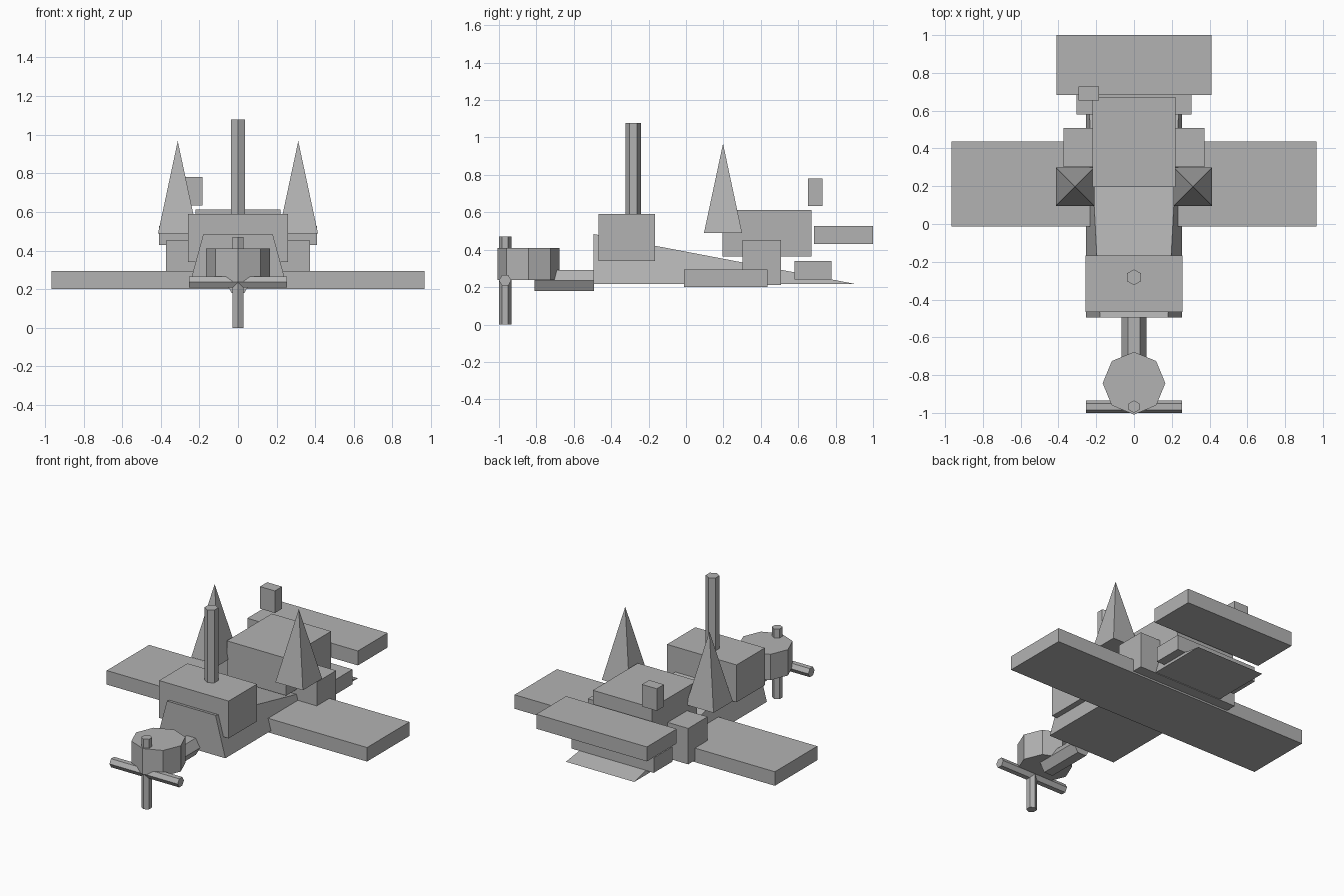
import bpy
import bmesh
from math import pi, sqrt
from mathutils import Matrix

if "Cube" in bpy.data.objects:
    bpy.data.objects.remove(bpy.data.objects["Cube"])

grey = bpy.data.materials.new("plain_grey")
grey.diffuse_color = (0.45, 0.45, 0.45, 1)
grey.use_nodes = True
grey.node_tree.nodes["Principled BSDF"].inputs["Base Color"].default_value = grey.diffuse_color


def finish(name, bm):
    bmesh.ops.recalc_face_normals(bm, faces=bm.faces)
    mesh = bpy.data.meshes.new(name)
    bm.to_mesh(mesh)
    bm.free()
    mesh.materials.append(grey)
    obj = bpy.data.objects.new(name, mesh)
    bpy.context.collection.objects.link(obj)
    return obj


def box(name, x, y, z):
    """Box given by its (min, max) range on each axis."""
    bm = bmesh.new()
    size = Matrix.Diagonal((x[1] - x[0], y[1] - y[0], z[1] - z[0], 1))
    mid = Matrix.Translation([(a + b) / 2 for a, b in (x, y, z)])
    bmesh.ops.create_cube(bm, size=1, matrix=mid @ size)
    return finish(name, bm)


def prism(name, sides, r1, r2, length, centre, axis="Z", spin=0.0):
    """Cylinder or cone along an axis, spun about its own length."""
    turn = {"X": Matrix.Rotation(pi / 2, 4, "Y"),
            "Y": Matrix.Rotation(pi / 2, 4, "X"),
            "Z": Matrix.Identity(4)}[axis]
    bm = bmesh.new()
    bmesh.ops.create_cone(bm, cap_ends=True, segments=sides, radius1=r1, radius2=r2, depth=length,
                          matrix=Matrix.Translation(centre) @ turn @ Matrix.Rotation(spin, 4, "Z"))
    return finish(name, bm)


def aim(obj, axis_index):
    """Rotate nothing unless a corner already points along the wanted axis."""
    co = [v.co[axis_index] for v in obj.data.vertices]
    return max(co) - min(co)


# Fuselage: trapezoid front tapering to a flat tail edge
bm = bmesh.new()
v = [bm.verts.new(p) for p in [(-0.253, -0.495, 0.216), (0.253, -0.495, 0.216),
                               (0.18, -0.495, 0.484), (-0.18, -0.495, 0.484),
                               (-0.253, 0.91, 0.216), (0.253, 0.91, 0.216)]]
for ids in [(0, 1, 2, 3), (0, 4, 5, 1), (3, 2, 5, 4), (0, 3, 4), (1, 5, 2)]:
    bm.faces.new([v[i] for i in ids])
finish("fuselage", bm)

# Wings and body blocks
box("main_wing", (-0.965, 0.965), (-0.012, 0.437), (0.2, 0.294))
box("tail_wing", (-0.41, 0.41), (0.684, 1.0), (0.43, 0.527))
box("front_cabin", (-0.258, 0.258), (-0.467, -0.167), (0.34, 0.59))
box("rear_cabin", (-0.22, 0.22), (0.196, 0.672), (0.363, 0.613))
box("side_block", (-0.372, 0.372), (0.303, 0.508), (0.212, 0.453))
box("tail_block", (-0.305, 0.305), (0.58, 0.777), (0.24, 0.34))
box("chimney", (-0.294, -0.184), (0.653, 0.729), (0.634, 0.782))

# Pointed spires on both sides
for side, label in ((-1, "left"), (1, "right")):
    prism(label + "_spire", 4, 0.102 * sqrt(2), 0, 0.478, (side * 0.312, 0.198, 0.728), spin=pi / 4)

# Mast, nose drum and nose shaft
prism("mast", 6, 0.042, 0.042, 0.575, (0, -0.282, 0.79))
prism("nose_drum", 8, 0.166, 0.166, 0.173, (0, -0.843, 0.3235))
prism("nose_shaft", 6, 0.065, 0.065, 0.318, (0, -0.651, 0.236), "Y", pi / 6)

# Crossed propeller blades
prism("upright_blade", 6, 0.033, 0.033, 0.47, (0, -0.967, 0.235))
prism("level_blade", 6, 0.033, 0.033, 0.506, (0, -0.967, 0.236), "X")
